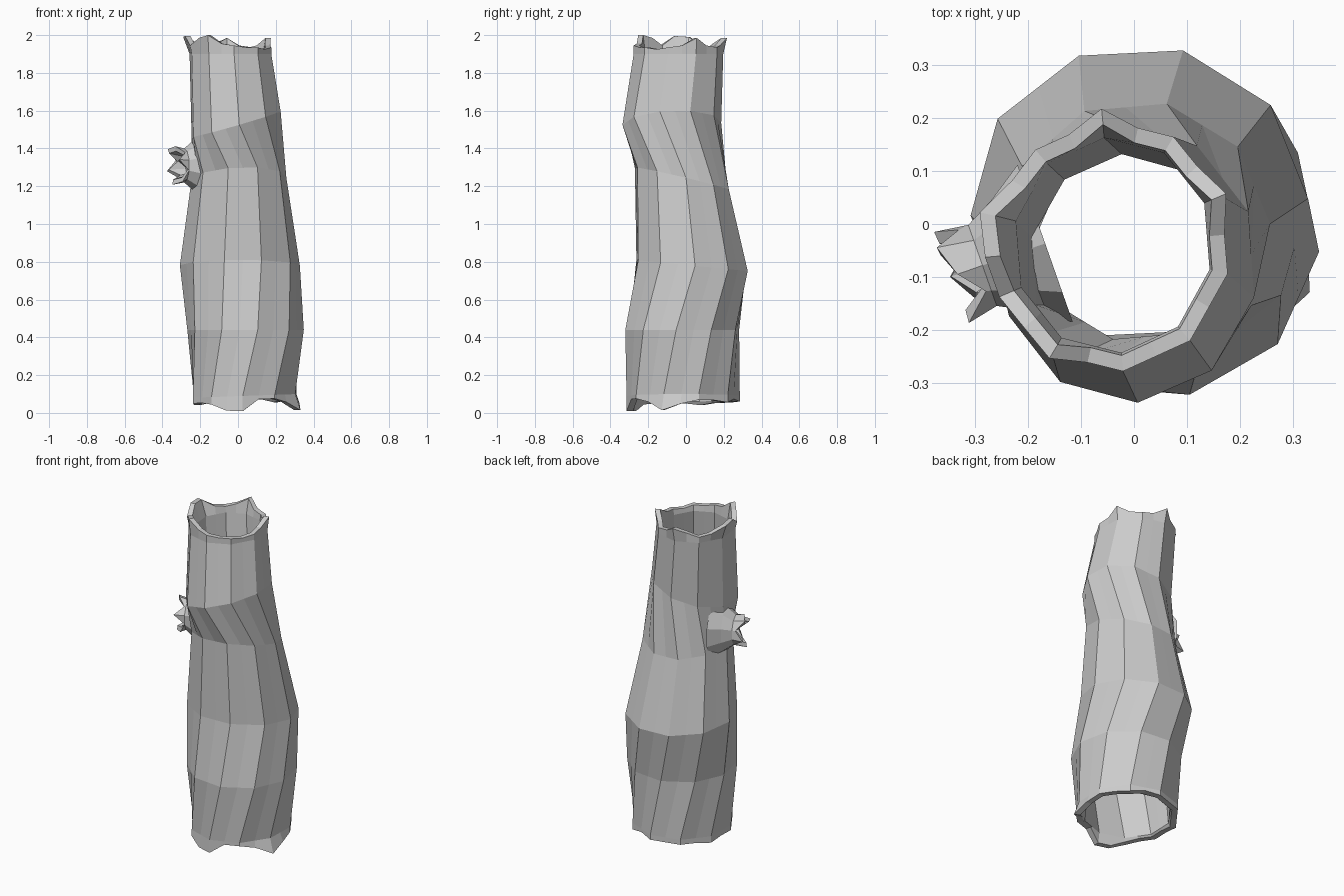
import bpy, bmesh, math
from mathutils import Vector

if "Cube" in bpy.data.objects:
    bpy.data.objects.remove(bpy.data.objects["Cube"])

SIDES = 10


def make_object(name, rings, cap_first=False, cap_last=False, closed=False):
    """Skin a list of equal-length point rings into one flat-shaded mesh."""
    bm = bmesh.new()
    rows = [[bm.verts.new(p) for p in ring] for ring in rings]
    n = len(rows[0])
    pairs = list(zip(rows, rows[1:]))
    if closed:
        pairs.append((rows[-1], rows[0]))
    for a, b in pairs:
        for i in range(n):
            j = (i + 1) % n
            bm.faces.new((a[i], a[j], b[j], b[i]))
    if cap_first:
        bm.faces.new(rows[0])
    if cap_last:
        bm.faces.new(rows[-1])
    bmesh.ops.recalc_face_normals(bm, faces=bm.faces)
    mesh = bpy.data.meshes.new(name)
    bm.to_mesh(mesh)
    bm.free()
    obj = bpy.data.objects.new(name, mesh)
    bpy.context.collection.objects.link(obj)
    return obj


def trunk_ring(z, cx, cy, rx, ry, twist, tilt_x=0, tilt_y=0, inset=0, jag=None):
    """Ten-sided ring with edge midpoints; jag maps point -> (rise, flare)."""
    corners = []
    for k in range(SIDES):
        a = math.radians(twist + 360 / SIDES * k)
        c, s = math.cos(a), math.sin(a)
        corners.append(Vector((cx + (rx - inset) * c, cy + (ry - inset) * s,
                               z + tilt_x * c + tilt_y * s)))
    pts = []
    for k in range(SIDES):
        pts += [corners[k], (corners[k] + corners[(k + 1) % SIDES]) / 2]
    for i, (rise, flare) in (jag or {}).items():
        out = Vector((pts[i].x - cx, pts[i].y - cy, 0)).normalized()
        pts[i] = pts[i] + out * flare + Vector((0, 0, rise))
    return pts


# Trunk sections: z, centre x, centre y, radius x, radius y, twist, tilts
low = (0.07, 0.035, -0.015, 0.285, 0.300, -92, 0.01, 0)
body = [
    (0.44, 0.040, -0.020, 0.310, 0.308, -78, 0, 0),
    (0.78, 0.010, 0.032, 0.318, 0.305, -69, 0, -0.03),
    (1.24, 0.005, -0.022, 0.252, 0.255, -67, 0.01, -0.06),
    (1.53, -0.010, -0.075, 0.243, 0.262, -86, 0.07, 0.01),
]
high = (1.90, -0.040, -0.040, 0.222, 0.238, -85, 0, 0)

# Splintered teeth on the two rims
top_jag = {0: (.01, 0), 3: (-.01, 0), 5: (.01, 0), 6: (.05, .01), 7: (.01, 0),
           9: (.01, 0), 10: (.05, .02), 11: (.02, 0), 13: (.01, .01),
           14: (.055, .035), 15: (.06, .03), 16: (.01, .01), 17: (.05, .01),
           18: (.065, .01), 19: (.02, 0)}
low_jag = {0: (-.05, 0), 19: (-.045, .01), 18: (-.01, 0), 4: (-.055, .03),
           3: (-.01, .01), 5: (-.02, .02), 1: (.01, 0), 8: (-.01, 0),
           9: (.01, 0), 14: (-.01, 0), 2: (.01, 0)}

# Hollow trunk: up the outside, over the rim, down the inside
low_rim = (0.06,) + low[1:]
high_rim = (1.935,) + high[1:]
outer = [trunk_ring(*low_rim, jag=low_jag), trunk_ring(*low)]
outer[1] = [p + Vector((0, 0, 0.02)) for p in outer[1]]
outer += [trunk_ring(*b) for b in body]
outer += [trunk_ring(*high), trunk_ring(*high_rim, jag=top_jag)]
inner = [trunk_ring(*high_rim, inset=0.03, jag=top_jag),
         trunk_ring(*high, inset=0.035)]
inner += [trunk_ring(*b, inset=0.055) for b in reversed(body)]
inner += [trunk_ring(*low, inset=0.045),
          trunk_ring(*low_rim, inset=0.035, jag=low_jag)]
make_object("hollow_trunk", outer + inner, closed=True)

# Broken branch stub on the left side
axis = Vector((-0.94, -0.33, 0)).normalized()
side = Vector((0, 0, 1)).cross(axis)
up = Vector((0, 0, 1))
start = Vector((-0.12, -0.02, 1.31))


def stub_ring(dist, width, height, lift=0, jag=None):
    pts = []
    for k in range(10):
        a = math.radians(36 * k + 18)
        d, f = (jag or {}).get(k, (0, 1))
        pts.append(start + axis * (dist + d) + side * width * f * math.cos(a)
                   + up * (lift + height * f * math.sin(a)))
    return pts


stub_jag = {0: (.03, 1.2), 1: (-.02, 1), 2: (.02, 1.2), 3: (.04, 1.25), 4: (-.01, 1),
            5: (.035, 1.15), 6: (-.02, 1), 7: (.035, 1.2), 8: (.0, 1.25), 9: (-.03, 1)}
make_object("branch_stub", [
    stub_ring(0.05, 0.165, 0.18),
    stub_ring(0.12, 0.115, 0.135),
    stub_ring(0.175, 0.085, 0.09),
    stub_ring(0.205, 0.082, 0.085, 0, stub_jag),
    stub_ring(0.203, 0.060, 0.063, 0, stub_jag),
    stub_ring(0.15, 0.05, 0.055),
], cap_first=True, cap_last=True)
